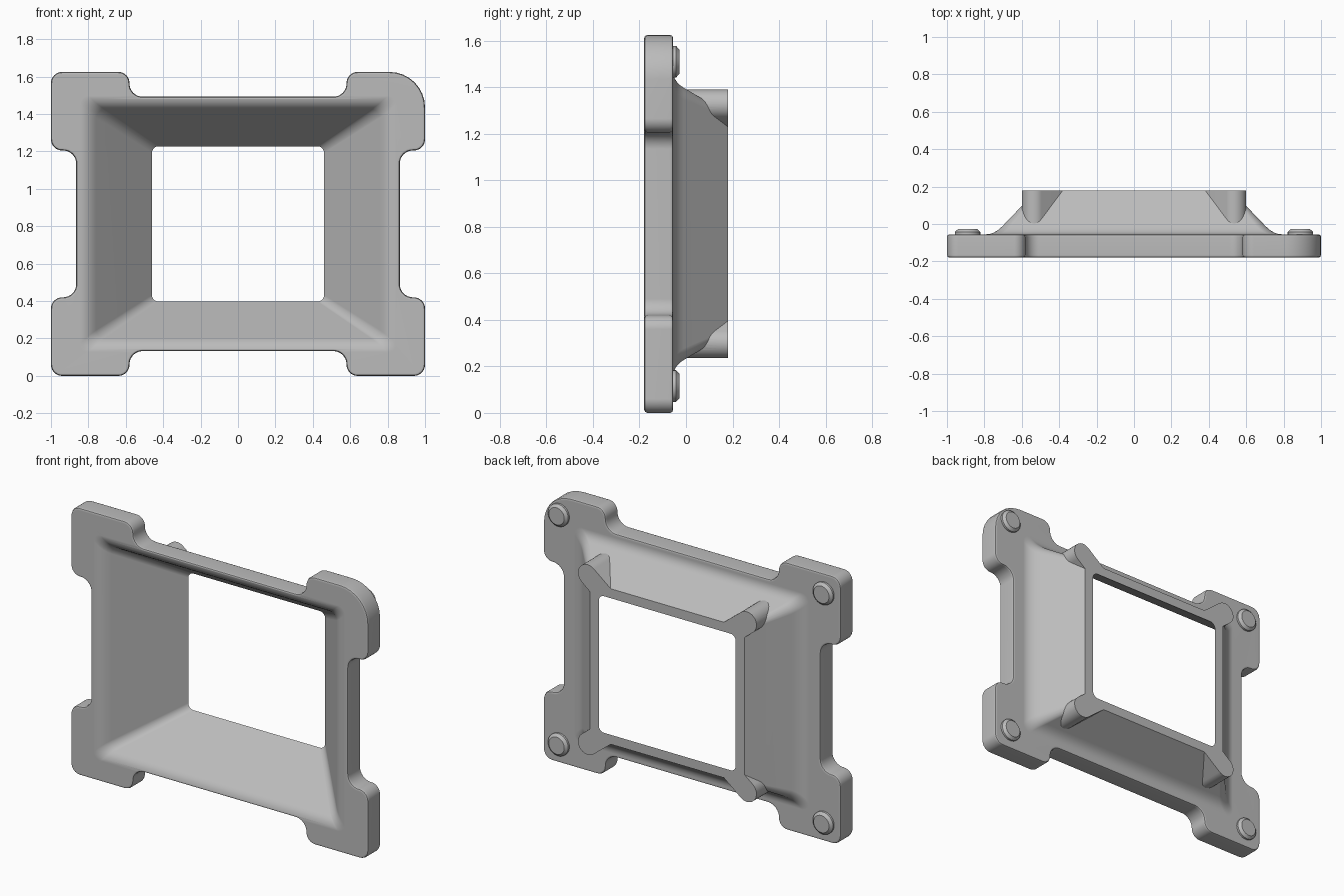
import bpy, bmesh, math
from mathutils import Vector

if "Cube" in bpy.data.objects:
    bpy.data.objects.remove(bpy.data.objects["Cube"])

MID = 0.8125                      # height of the frame's centre
FRONT, SHEET, BACK = -0.18, -0.055, 0.18

grey = bpy.data.materials.new("plain grey")
grey.diffuse_color = (0.5, 0.5, 0.5, 1)
grey.use_nodes = True
grey.node_tree.nodes["Principled BSDF"].inputs["Base Color"].default_value = (0.5, 0.5, 0.5, 1)


def rounded(corners, seg=8):
    """Outline with an arc at each square corner (x, z, radius)."""
    pts, n = [], len(corners)
    for i, (x, z, r) in enumerate(corners):
        p = Vector((x, z))
        u = (Vector(corners[i - 1][:2]) - p).normalized()
        v = (Vector(corners[(i + 1) % n][:2]) - p).normalized()
        c = p + r * (u + v)
        for k in range(seg + 1):
            t = math.pi / 2 * k / seg
            pts.append(c - r * (v * math.cos(t) + u * math.sin(t)))
    return pts


def box_outline(hx, hz, r):
    return rounded([(hx, hz, r), (-hx, hz, r), (-hx, -hz, r), (hx, -hz, r)])


def loft(name, rings, bevel=0):
    """Solid through rings of (y, outline), optionally with rounded rims."""
    bm = bmesh.new()
    loops = [[bm.verts.new((p.x, y, p.y + MID)) for p in pts] for y, pts in rings]
    caps = [bm.faces.new(loops[0]), bm.faces.new(loops[-1])]
    for a, b in zip(loops, loops[1:]):
        for i in range(len(a)):
            bm.faces.new((a[i - 1], a[i], b[i], b[i - 1]))
    bmesh.ops.recalc_face_normals(bm, faces=bm.faces)
    if bevel:
        rims = [e for f in caps for e in f.edges]
        bmesh.ops.bevel(bm, geom=rims, offset=bevel, segments=2, profile=0.5, affect='EDGES')
    mesh = bpy.data.meshes.new(name)
    bm.to_mesh(mesh)
    bm.free()
    mesh.materials.append(grey)
    ob = bpy.data.objects.new(name, mesh)
    bpy.context.collection.objects.link(ob)
    return ob


def funnel(name, y0, wide, narrow, r0, r1, start, end):
    """Tapered box that flares into the plane y0 with a soft fillet."""
    span = BACK - y0
    flare = 0.045
    steps = 5
    rings = [(start, box_outline(wide[0] + flare, wide[1] + flare, r0))]
    for k in range(steps + 1):
        t = k / steps
        out = flare * (1 - t) ** 2     # quadratic blend from plane to slope
        f = flare * t * t / span
        hx, hz = (w + (n - w) * f for w, n in zip(wide, narrow))
        rings.append((y0 + span * f, box_outline(hx + out, hz + out, r0)))
    rings.append((BACK, box_outline(*narrow, r1)))
    if end > BACK:
        rings.append((end, box_outline(*narrow, r1)))
    return loft(name, rings)


def combine(target, other, operation):
    mod = target.modifiers.new(operation, 'BOOLEAN')
    mod.operation, mod.object, mod.solver = operation, other, 'EXACT'
    bpy.context.view_layer.objects.active = target
    bpy.ops.object.modifier_apply(modifier=mod.name)
    bpy.data.objects.remove(other)


def smooth(ob):
    bpy.ops.object.select_all(action='DESELECT')
    ob.select_set(True)
    bpy.context.view_layer.objects.active = ob
    bpy.ops.object.shade_smooth_by_angle(angle=math.radians(30))
    mod = ob.modifiers.new("weighted normals", 'WEIGHTED_NORMAL')
    mod.keep_sharp = True


# Base plate with four corner tabs, one of them with a large radius
corners = []
for sx, sz in ((1, 1), (-1, 1), (-1, -1), (1, -1)):
    big = 0.19 if (sx, sz) == (1, 1) else 0.06
    quad = [(0.865, 0.3925, 0.07), (1, 0.3925, 0.06), (1, MID, big),
            (0.58, MID, 0.06), (0.58, 0.68, 0.07)]
    quad = [(x * sx, z * sz, r) for x, z, r in quad]
    corners += quad if sx * sz > 0 else quad[::-1]
outline = rounded(corners)
frame = loft("frame", [(FRONT, outline), (SHEET, outline)], bevel=0.014)

# Tapered housing behind the plate
housing = funnel("housing", SHEET, (0.745, 0.612), (0.52, 0.4725), 0.05, 0.02, -0.12, BACK)
combine(frame, housing, 'UNION')

# Diagonal slot-shaped bosses at the four rear corners
angle, radius = math.radians(38.5), 0.065
for sx in (1, -1):
    for sz in (1, -1):
        d = Vector((math.cos(angle), math.sin(angle)))
        tip = Vector((0.535, 0.5125))
        pts = []
        for centre, turn in ((tip, angle), (tip - d * 0.2, angle + math.pi)):
            for k in range(17):
                a = turn - math.pi / 2 + math.pi * k / 16
                pts.append(centre + radius * Vector((math.cos(a), math.sin(a))))
        pts = [Vector((p.x * sx, p.y * sz)) for p in pts]
        combine(frame, loft("boss", [(-0.04, pts), (BACK, pts)]), 'UNION')

# Tapered opening through everything
opening = funnel("opening", FRONT, (0.80, 0.64), (0.46, 0.415), 0.045, 0.035, -0.3, 0.3)
combine(frame, opening, 'DIFFERENCE')
smooth(frame)

# Round chamfered feet on the back of the tabs
for sx, side in ((1, "left"), (-1, "right")):
    for sz, level in ((1, "upper"), (-1, "lower")):
        def circle(r):
            return [Vector((sx * 0.89 + r * math.cos(math.tau * k / 32),
                            sz * 0.697 + r * math.sin(math.tau * k / 32))) for k in range(32)]
        foot = loft(f"{level}_{side}_foot", [(SHEET - 0.02, circle(0.068)), (-0.043, circle(0.068)),
                                             (-0.028, circle(0.052))])
        smooth(foot)
